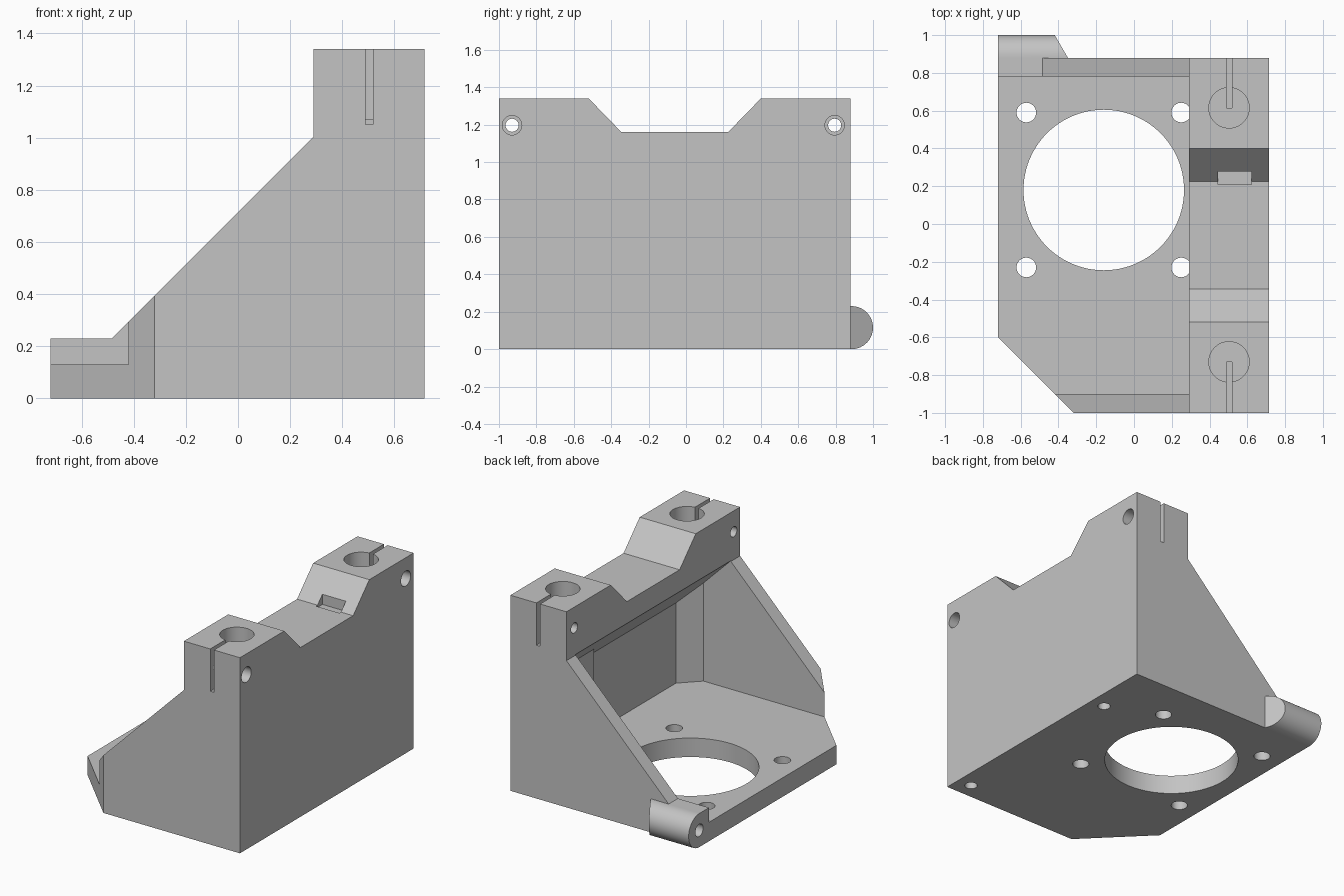
import bpy, bmesh, math
from mathutils import Vector

if "Cube" in bpy.data.objects:
    bpy.data.objects.remove(bpy.data.objects["Cube"])

grey = bpy.data.materials.new("light grey")
grey.use_nodes = True
colour = (0.55, 0.55, 0.55, 1)
grey.diffuse_color = colour
grey.node_tree.nodes["Principled BSDF"].inputs["Base Color"].default_value = colour

AXES = {"x": (1, 2, 0), "y": (0, 2, 1), "z": (0, 1, 2)}


def prism(name, axis, outline, start, end):
    """Extrude a 2D outline along an axis; outline uses the other two axes in order."""
    u, v, w = AXES[axis]
    bm = bmesh.new()
    verts = []
    for a, b in outline:
        p = Vector()
        p[u], p[v], p[w] = a, b, start
        verts.append(bm.verts.new(p))
    face = bm.faces.new(verts)
    shift = Vector()
    shift[w] = end - start
    out = bmesh.ops.extrude_face_region(bm, geom=[face])
    moved = [g for g in out["geom"] if isinstance(g, bmesh.types.BMVert)]
    bmesh.ops.translate(bm, verts=moved, vec=shift)
    bmesh.ops.recalc_face_normals(bm, faces=bm.faces)
    mesh = bpy.data.meshes.new(name)
    bm.to_mesh(mesh)
    bm.free()
    mesh.materials.append(grey)
    obj = bpy.data.objects.new(name, mesh)
    bpy.context.collection.objects.link(obj)
    return obj


def arc(cx, cy, r, n=32, first=0, sweep=math.tau):
    steps = n if sweep == math.tau else n - 1
    return [(cx + r * math.cos(first + sweep * i / steps),
             cy + r * math.sin(first + sweep * i / steps)) for i in range(n)]


def box(name, x, y, z):
    return prism(name, "z", [(x[0], y[0]), (x[1], y[0]), (x[1], y[1]), (x[0], y[1])], *z)


def combine(target, tool, operation="DIFFERENCE"):
    mod = target.modifiers.new(tool.name, "BOOLEAN")
    mod.operation = operation
    mod.solver = "EXACT"
    mod.object = tool
    bpy.context.view_layer.objects.active = target
    bpy.ops.object.modifier_apply(modifier=mod.name)
    bpy.data.objects.remove(tool)


def hole(axis, a, b, r, start, end, n=32):
    combine(bracket, prism("hole", axis, arc(a, b, r, n), start, end))


# Solid side profile, then hollowed between the two end walls
bracket = prism("bracket_body", "y", [(-0.72, 0), (0.715, 0), (0.715, 1.34), (0.29, 1.34),
                                      (0.29, 1.005), (-0.485, 0.23), (-0.72, 0.23)], -1, 0.88)
combine(bracket, prism("pocket", "y", [(-1, 0.13), (0.62, 0.13), (0.62, 0.68),
                                       (0.28, 1.02), (-1, 1.02)], -0.9, 0.78))

# Chamfered front corner of the base
combine(bracket, prism("corner_cut", "z", [(-0.22, -1.1), (-0.82, -0.5), (-1, -0.5),
                                           (-1, -1.1)], -1, 2))

# Saddle between the two clamp blocks
combine(bracket, prism("saddle_cut", "x", [(-0.62, 1.44), (-0.52, 1.34), (-0.345, 1.16),
                                           (0.225, 1.16), (0.4, 1.34), (0.5, 1.44)], 0, 1))

# Inner corner gusset and screw boss along the tall wall
combine(bracket, prism("corner_gusset", "z", [(0.66, -0.737), (0.457, -0.94), (0.66, -0.94)],
                       0.05, 0.85), "UNION")
combine(bracket, prism("screw_boss", "z", [(0.65, 0.125), (0.5, 0.28), (0.5, 0.58),
                                           (0.65, 0.73)], 0.05, 0.84), "UNION")

# Rounded hinge lug on the back wall with a slanted inner end
lug = prism("hinge_lug", "x", [(0.8, 0.23), (0.8, 0)]
            + arc(0.885, 0.115, 0.115, 24, -math.pi / 2, math.pi), -0.72, -0.35)
for v in lug.data.vertices:
    if v.co.x > -0.5:
        v.co.x -= (v.co.y - 0.88) * 0.58
combine(bracket, lug, "UNION")
hole("x", 0.885, 0.115, 0.042, -0.8, -0.47)

# Large round opening and its four mounting holes
hole("z", -0.16, 0.18, 0.425, -0.5, 0.3, 96)
for x in (-0.57, 0.25):
    for y in (-0.23, 0.59):
        hole("z", x, y, 0.052, -0.5, 0.3)

# Screw holes under the tall wall
for y in (-0.89, 0.43):
    hole("z", 0.61, y, 0.04, -0.5, 0.5)

# Rod sockets, clamp slits and clamp screw holes
for rod_y, edge_y, screw_y in ((-0.73, -1.1, -0.93), (0.615, 1.0, 0.795)):
    hole("z", 0.503, rod_y, 0.107, 1.07, 1.6, 48)
    combine(bracket, box("slit", (0.49, 0.518), sorted((rod_y, edge_y)), (1.05, 1.6)))
    hole("x", screw_y, 1.197, 0.035, 0, 1)
    hole("x", screw_y, 1.197, 0.052, 0.56, 1)

# Small slot at the foot of the rear saddle slope
combine(bracket, box("slot", (0.445, 0.623), (0.208, 0.278), (1.145, 1.23)))

bpy.ops.object.select_all(action="DESELECT")
bracket.select_set(True)
bpy.context.view_layer.objects.active = bracket
bpy.ops.object.shade_smooth_by_angle(angle=math.radians(30))
